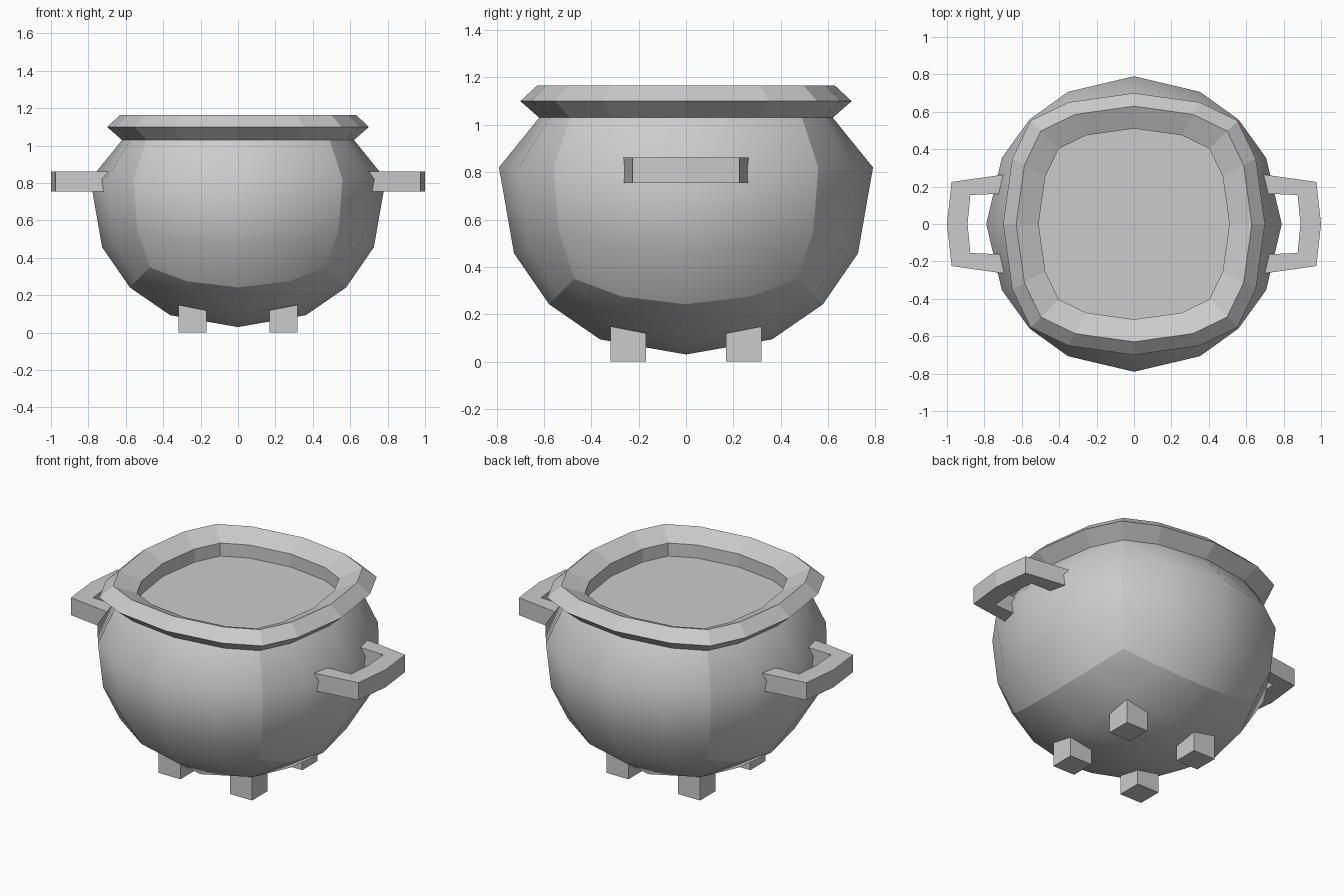
import bpy, bmesh, math
from mathutils import Vector

if "Cube" in bpy.data.objects:
    bpy.data.objects.remove(bpy.data.objects["Cube"], do_unlink=True)

GREY = (0.6, 0.6, 0.6, 1)
iron = bpy.data.materials.new("grey_iron")
iron.use_nodes = True
iron.diffuse_color = GREY
iron.node_tree.nodes["Principled BSDF"].inputs["Base Color"].default_value = GREY


def finish(name, bm, smooth=False):
    """Turn a bmesh into a named object."""
    for f in bm.faces:
        f.smooth = smooth
    mesh = bpy.data.meshes.new(name)
    bm.to_mesh(mesh)
    bm.free()
    mesh.materials.append(iron)
    obj = bpy.data.objects.new(name, mesh)
    bpy.context.collection.objects.link(obj)
    return obj


RADIUS, CENTRE_Z = 0.79, 0.82
NECK_R, NECK_Z = 0.62, 1.03

# Rounded-square ring of 16 points, shared by the neck and the rim
QUARTER = [(1, 0), (0.93, 0.5), (0.79, 0.79), (0.5, 0.93)]


def ring_points(r, z):
    pts = []
    for k in range(4):
        c, s = round(math.cos(k * math.pi / 2)), round(math.sin(k * math.pi / 2))
        pts += [Vector((r * (x * c - y * s), r * (x * s + y * c), z)) for x, y in QUARTER]
    return pts


# Bowl: gridded cube rounded to a sphere, creased along the cube edges, open on top
bm = bmesh.new()
bmesh.ops.create_cube(bm, size=2)
bmesh.ops.subdivide_edges(bm, edges=bm.edges[:], cuts=3, use_grid_fill=True)
bm.normal_update()
for e in bm.edges:
    a, b = e.link_faces
    e.smooth = a.normal.dot(b.normal) > 0.5
bmesh.ops.delete(bm, geom=[v for v in bm.verts if v.co.z > 0.9], context='VERTS')
neck = ring_points(NECK_R, NECK_Z)
for v in bm.verts:
    if v.co.z > 0.4:
        flat = Vector((v.co.x, v.co.y, 0)).normalized()
        v.co = max(neck, key=lambda p: flat.dot(Vector((p.x, p.y, 0)).normalized()))
    else:
        d = v.co.normalized()
        bulge = 1 + 0.035 * math.sin(2 * math.asin(min(1, -d.z)))
        v.co = d * RADIUS * bulge + Vector((0, 0, CENTRE_Z))
finish("bowl", bm, smooth=True)

# Rim: flared lip, inward slope and short inner wall
PROFILE = [(NECK_R, NECK_Z), (0.70, 1.10), (0.63, 1.165), (0.51, 1.11), (0.51, 1.03)]
bm = bmesh.new()
rings = [[bm.verts.new(p) for p in ring_points(r, z)] for r, z in PROFILE]
for lower, upper in zip(rings, rings[1:]):
    for i in range(16):
        j = (i + 1) % 16
        bm.faces.new((lower[i], lower[j], upper[j], upper[i]))
finish("rim", bm)

# Contents: flat surface inside the rim
bm = bmesh.new()
bm.faces.new([bm.verts.new(p) for p in ring_points(0.51, 1.03)])
finish("contents_surface", bm)

# Handles: bent bar, outer and inner outline from one end to the other
OUTER = [(0.64, 0.272), (0.975, 0.225), (1.0, 0), (0.975, -0.225), (0.64, -0.272)]
INNER = [(0.64, 0.165), (0.875, 0.155), (0.89, 0), (0.875, -0.155), (0.64, -0.165)]


def handle(name, side):
    bm = bmesh.new()
    sections = []
    for (ox, oy), (ix, iy) in zip(OUTER, INNER):
        corners = ((ox, oy, 0.755), (ox, oy, 0.862), (ix, iy, 0.862), (ix, iy, 0.755))
        sections.append([bm.verts.new((side * x, y, z)) for x, y, z in corners])
    for a, b in zip(sections, sections[1:]):
        for i in range(4):
            j = (i + 1) % 4
            bm.faces.new((a[i], a[j], b[j], b[i]))
    bm.faces.new(sections[0])
    bm.faces.new(sections[-1])
    bmesh.ops.recalc_face_normals(bm, faces=bm.faces[:])
    finish(name, bm)


handle("left_handle", 1)
handle("right_handle", -1)

# Feet: four square blocks sunk into the bowl
for sx, side in ((1, "left"), (-1, "right")):
    for sy, end in ((-1, "front"), (1, "back")):
        bm = bmesh.new()
        bmesh.ops.create_cube(bm, size=1)
        for v in bm.verts:
            v.co = Vector((v.co.x * 0.15 + sx * 0.243, v.co.y * 0.15 + sy * 0.243,
                           (v.co.z + 0.5) * 0.17))
        finish(f"{end}_{side}_foot", bm)
